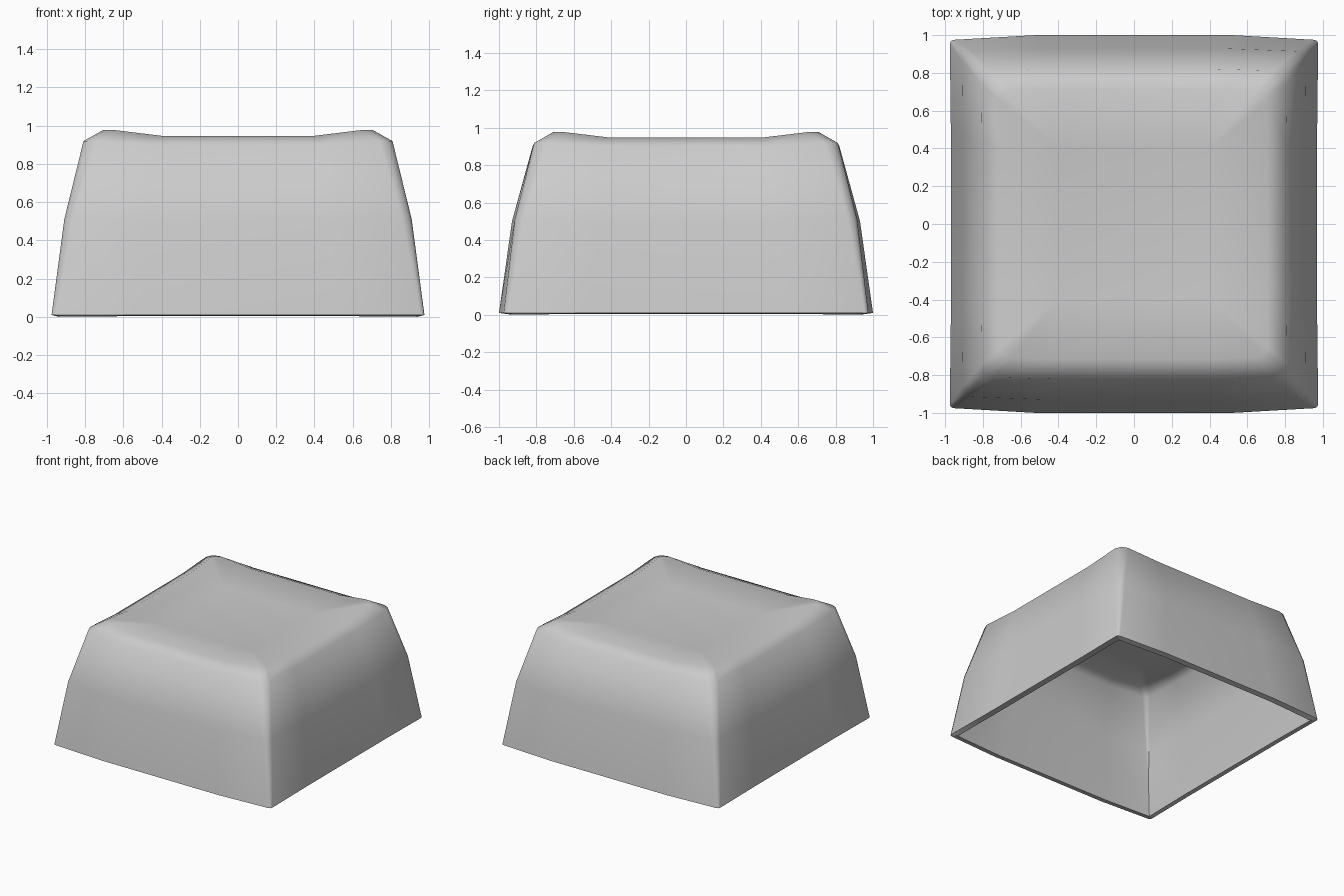
import bpy, bmesh, math

if "Cube" in bpy.data.objects:
    bpy.data.objects.remove(bpy.data.objects["Cube"])

# Outer shell rings, bottom to top:
# corner x, corner y, mid-side x, mid-side y, column offset, corner radius, corner z, mid z
RINGS = [
    (0.975, 0.975, 0.970, 1.000, 0.52, 0.02, 0.008, 0.008),
    (0.908, 0.915, 0.905, 0.930, 0.46, 0.05, 0.510, 0.500),
    (0.808, 0.812, 0.805, 0.820, 0.43, 0.07, 0.917, 0.900),
    (0.705, 0.710, 0.705, 0.715, 0.40, 0.06, 0.975, 0.945),
]
DISH = (0.40, 0.918)  # half width and height of the dished centre


def ring_points(cx, cy, mx, my, col, r, zc, zm):
    """Five points per quadrant: side column, rounded corner, side column."""
    quad = [(mx, col, zm), (cx, cy - r, zc), (cx - 0.29 * r, cy - 0.29 * r, zc),
            (cx - r, cy, zc), (col, my, zm)]
    pts = []
    for sx, sy in ((1, 1), (-1, 1), (-1, -1), (1, -1)):
        part = [(x * sx, y * sy, z) for x, y, z in quad]
        pts += part if sx * sy > 0 else part[::-1]
    return pts


bm = bmesh.new()
loops = [[bm.verts.new(p) for p in ring_points(*ring)] for ring in RINGS]
n = len(loops[0])

# Side walls and rounded shoulder
for low, high in zip(loops, loops[1:]):
    for i in range(n):
        j = (i + 1) % n
        bm.faces.new((low[i], low[j], high[j], high[i]))

# Dished top: centre square, four side panels, four corners
d, dz = DISH
rim = loops[-1]
inner = [bm.verts.new((x * d, y * d, dz)) for x, y in ((1, 1), (-1, 1), (-1, -1), (1, -1))]
bm.faces.new(inner)
for q in range(4):
    a, b, c, e, f = rim[q * 5:q * 5 + 5]
    bm.faces.new((inner[q], a, b, c))
    bm.faces.new((inner[q], c, e, f))
    bm.faces.new((inner[q], f, rim[(q * 5 + 5) % n], inner[(q + 1) % 4]))
bmesh.ops.recalc_face_normals(bm, faces=bm.faces)
if inner[0].link_faces[0].normal.z < 0:
    bmesh.ops.reverse_faces(bm, faces=bm.faces)

mesh = bpy.data.meshes.new("keycap_shell")
bm.to_mesh(mesh)
bm.free()
cap = bpy.data.objects.new("keycap_shell", mesh)
bpy.context.collection.objects.link(cap)
bpy.context.view_layer.objects.active = cap
cap.select_set(True)

# Hollow underside with thin walls
wall = cap.modifiers.new("wall", 'SOLIDIFY')
wall.thickness = 0.045
wall.offset = -1
wall.use_even_offset = True
bpy.ops.object.modifier_apply(modifier=wall.name)

# Rest the lower lip on the ground
low = min(v.co.z for v in cap.data.vertices)
for v in cap.data.vertices:
    v.co.z -= low
bpy.ops.object.shade_smooth_by_angle(angle=math.radians(66))
